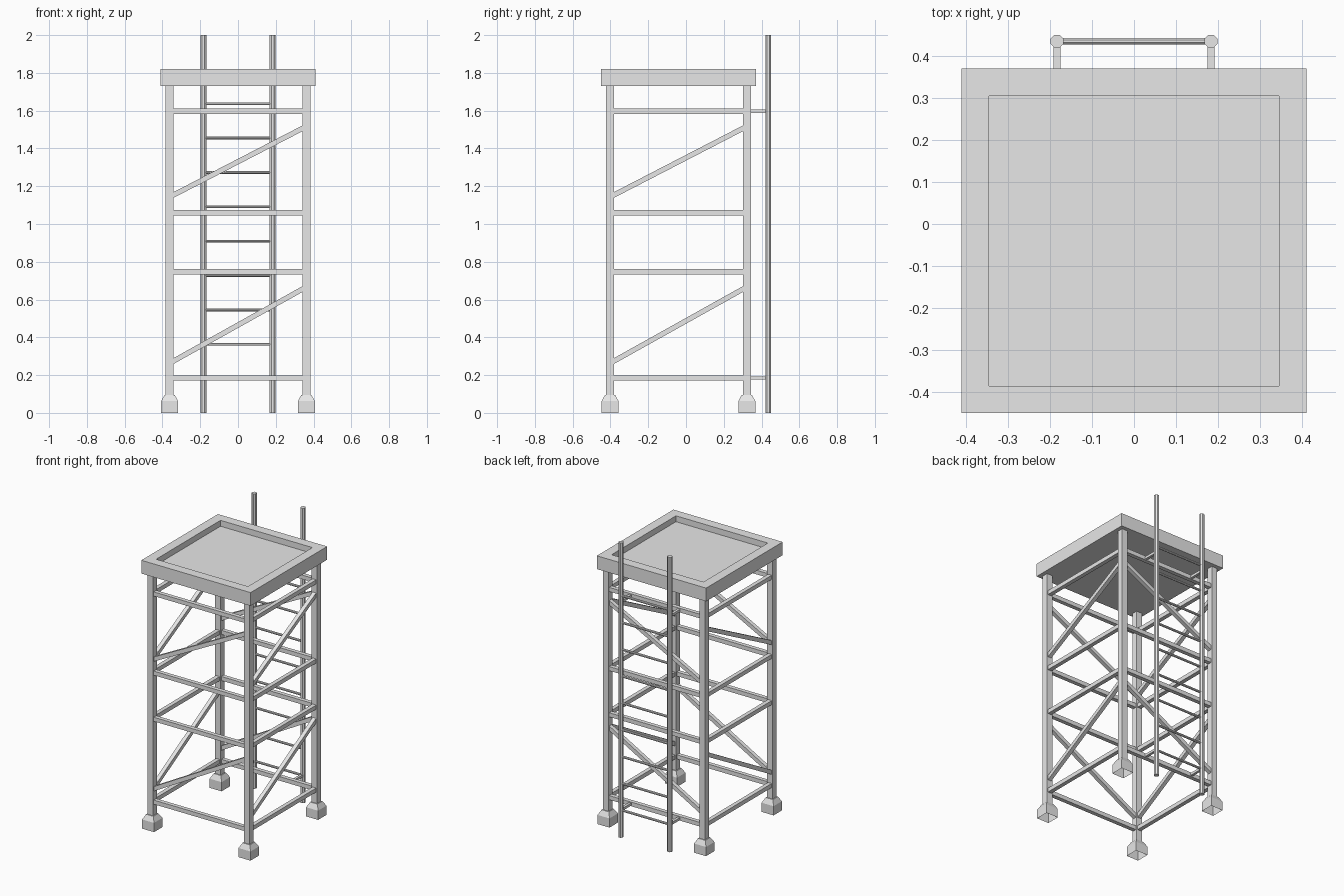
import bpy, bmesh, math
from mathutils import Vector, Matrix

if "Cube" in bpy.data.objects:
    bpy.data.objects.remove(bpy.data.objects["Cube"])

grey = bpy.data.materials.new("grey_metal")
grey.use_nodes = True
grey.diffuse_color = (0.8, 0.8, 0.8, 1)
grey.node_tree.nodes["Principled BSDF"].inputs["Base Color"].default_value = (0.8, 0.8, 0.8, 1)

CY = -0.04      # tower centre in y
R = 0.362       # centre to post
DECK = 0.41     # half width of deck


def finish(name, bm):
    bmesh.ops.recalc_face_normals(bm, faces=bm.faces)
    mesh = bpy.data.meshes.new(name)
    bm.to_mesh(mesh)
    bm.free()
    mesh.materials.append(grey)
    ob = bpy.data.objects.new(name, mesh)
    bpy.context.collection.objects.link(ob)
    return ob


def bar(name, a, b, width, sides=4):
    """Straight bar from a to b: square for 4 sides, else a round tube."""
    a, b = Vector(a), Vector(b)
    d = b - a
    bm = bmesh.new()
    radius = width / 2 / math.cos(math.pi / sides) if sides == 4 else width / 2
    bmesh.ops.create_cone(bm, cap_ends=True, segments=sides, radius1=radius,
                          radius2=radius, depth=d.length,
                          matrix=Matrix.Rotation(math.pi / sides, 4, 'Z'))
    # keep one side of the section horizontal
    z = d.normalized()
    x = Vector((0, 0, 1)).cross(z)
    x = x.normalized() if x.length > 1e-4 else Vector((1, 0, 0))
    turn = Matrix((x, z.cross(x), z)).transposed().to_4x4()
    bm.transform(Matrix.Translation((a + b) / 2) @ turn)
    return finish(name, bm)


# Corner posts and tapered feet, open underneath
for sx, side in ((1, "left"), (-1, "right")):
    for sy, end in ((-1, "front"), (1, "back")):
        x, y = sx * R, CY + sy * R
        bar(f"{end}_{side}_post", (x, y, 0.08), (x, y, 1.735), 0.042)
        bm = bmesh.new()
        rings = []
        for half, z in ((0.045, 0), (0.045, 0.062), (0.027, 0.095)):
            rings.append([bm.verts.new((x + i * half, y + j * half, z))
                          for i, j in ((-1, -1), (1, -1), (1, 1), (-1, 1))])
        for lo, hi in zip(rings, rings[1:]):
            for k in range(4):
                n = (k + 1) % 4
                bm.faces.new((lo[k], lo[n], hi[n], hi[k]))
        bm.faces.new(rings[-1])
        finish(f"{end}_{side}_foot", bm)

# Horizontal and diagonal braces on all four sides
for s, fb, lr in ((-1, "front", "right"), (1, "back", "left")):
    def on_x_side(t, z):
        return (s * R, CY + t * R, z)

    def on_y_side(t, z):
        return (t * R, CY + s * R, z)

    for label, point in ((fb, on_y_side), (lr, on_x_side)):
        for i, z in enumerate((0.185, 0.747, 1.06, 1.597)):
            bar(f"{label}_rail_{i + 1}", point(-1, z), point(1, z), 0.028)
        for i, (lo, hi) in enumerate(((0.263, 0.667), (1.143, 1.517))):
            bar(f"{label}_diagonal_{i + 1}", point(-1, lo), point(1, hi), 0.027)

# Deck with a recessed floor
bm = bmesh.new()
bmesh.ops.create_cube(bm, size=1, matrix=Matrix.Translation((0, CY, 1.775))
                      @ Matrix.Diagonal((2 * DECK, 2 * DECK, 0.09, 1)))
top = [f for f in bm.faces if f.normal.z > 0.9]
bmesh.ops.inset_region(bm, faces=top, thickness=0.092)
ret = bmesh.ops.extrude_discrete_faces(bm, faces=top)
bmesh.ops.translate(bm, verts=ret["faces"][0].verts, vec=(0, 0, -0.04))
finish("deck", bm)

# Ladder: two round rails, rungs and wall brackets
LX, LY = 0.183, 0.435
for sx, side in ((1, "left"), (-1, "right")):
    bar(f"{side}_ladder_rail", (sx * LX, LY, 0), (sx * LX, LY, 2), 0.033, 8)
    for z, level in ((0.185, "lower"), (1.597, "upper")):
        bar(f"{side}_{level}_bracket", (sx * LX, CY + R, z), (sx * LX, LY, z), 0.017)
for i in range(1, 10):
    z = i * 2 / 11
    bar(f"rung_{i}", (-LX, LY, z), (LX, LY, z), 0.016, 8)
